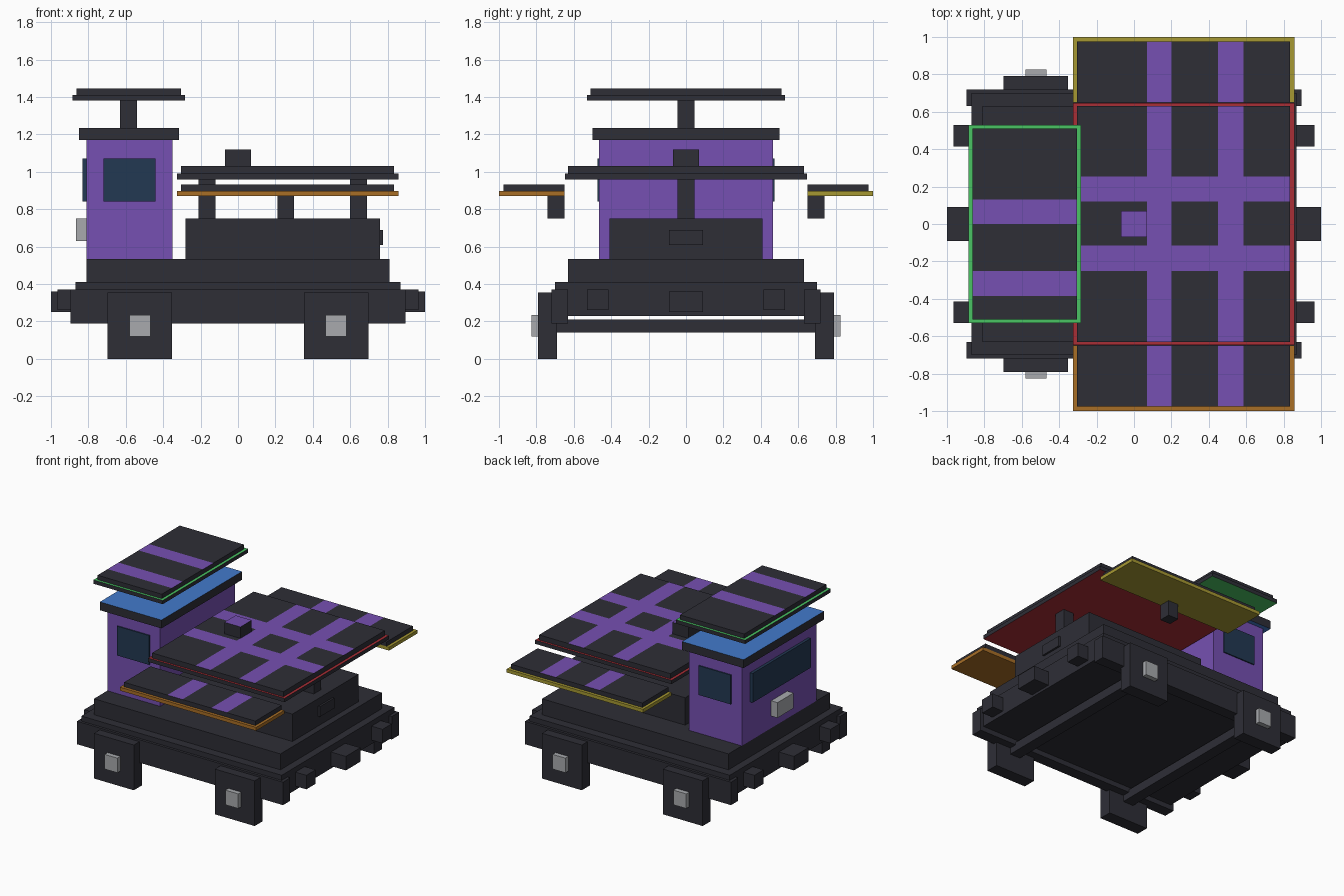
import bpy, bmesh

if "Cube" in bpy.data.objects:
    bpy.data.objects.remove(bpy.data.objects["Cube"])


def srgb(r, g, b):
    lin = lambda c: (c / 255 / 12.92) if c < 11 else ((c / 255 + 0.055) / 1.055) ** 2.4
    return (lin(r), lin(g), lin(b), 1)


def mat(name, *rgb):
    m = bpy.data.materials.new(name)
    m.diffuse_color = srgb(*rgb)
    m.use_nodes = True
    m.node_tree.nodes["Principled BSDF"].inputs["Base Color"].default_value = m.diffuse_color
    return m


DARK = mat("charcoal", 46, 46, 54)
PURPLE = mat("purple", 118, 80, 178)
GLASS = mat("navy glass", 34, 56, 82)
GREY = mat("light grey", 168, 170, 174)
BLUE = mat("blue", 66, 122, 204)
GREEN = mat("green", 74, 196, 100)
RED = mat("red", 168, 46, 54)
ORANGE = mat("orange", 168, 110, 38)
YELLOW = mat("yellow", 166, 152, 50)


def box(name, x, y, z, m=DARK, accent=None, rule=None, xcuts=(), ycuts=()):
    """Box from ranges, cut at given x and y; faces meeting the rule get the accent colour."""
    bm = bmesh.new()
    bmesh.ops.create_cube(bm, size=1)
    for v in bm.verts:
        v.co = [(a + b) / 2 + c * (b - a) for (a, b), c in zip((x, y, z), v.co)]
    for axis, cuts in ((0, xcuts), (1, ycuts)):
        for c in cuts:
            co, no = [0, 0, 0], [0, 0, 0]
            co[axis], no[axis] = c, 1
            bmesh.ops.bisect_plane(bm, geom=bm.verts[:] + bm.edges[:] + bm.faces[:],
                                   plane_co=co, plane_no=no)
    bm.normal_update()
    if rule:
        for f in bm.faces:
            f.material_index = int(rule(f.calc_center_median(), f.normal))
    me = bpy.data.meshes.new(name)
    bm.to_mesh(me)
    bm.free()
    me.materials.append(m)
    if accent:
        me.materials.append(accent)
    ob = bpy.data.objects.new(name, me)
    bpy.context.collection.objects.link(ob)
    return ob


def mirror(r, s):
    return r if s > 0 else (-r[1], -r[0])


def panel(name, x, y, z, rim, inset, xs=(), ys=(), rim_rule=None):
    """Coloured backing tray with a striped dark plate on top."""
    box(name + "_tray", x, y, (z[0], z[1]), DARK, rim,
        rim_rule or (lambda c, n: abs(n.z) > 0.5))
    inside = lambda v, bands: any(a < v < b for a, b in bands)
    box(name + "_plate", (x[0] + 0.022, x[1] - 0.022), inset, (z[1], z[2]), DARK, PURPLE,
        lambda c, n: n.z > 0.5 and (inside(c.x, xs) or inside(c.y, ys)),
        [e for b in xs for e in b], [e for b in ys for e in b])


# Chassis
box("deck", (-0.87, 0.87), (-0.70, 0.70), (0.23, 0.41))
box("body_step", (-0.81, 0.81), (-0.63, 0.63), (0.41, 0.535))
box("hood", (-0.28, 0.76), (-0.41, 0.41), (0.535, 0.75))
box("hood_vent", (0.76, 0.775), (-0.09, 0.09), (0.61, 0.69))

# Side beams, wheels with hubs, axles and buffers
for s in (-1, 1):
    box("side_beam", (-0.895, 0.895), mirror((0.63, 0.72), s), (0.19, 0.37))
    for cx in (-0.525, 0.525):
        box("wheel_block", (cx - 0.173, cx + 0.173), mirror((0.69, 0.79), s), (0, 0.355))
        box("wheel_hub", (cx - 0.056, cx + 0.056), mirror((0.79, 0.827), s), (0.12, 0.235), GREY)
    box("axle", mirror((0.48, 0.57), s), (-0.69, 0.69), (0.14, 0.21))
    box("centre_buffer", mirror((0.87, 1.0), s), (-0.09, 0.09), (0.25, 0.36))
    for t in (-1, 1):
        box("side_buffer", mirror((0.87, 0.965), s), mirror((0.415, 0.53), t), (0.26, 0.37))

# Cab with windows, lamp and roof
box("cab", (-0.81, -0.35), (-0.465, 0.465), (0.535, 1.17), PURPLE)
for s in (-1, 1):
    box("side_window", (-0.72, -0.44), mirror((0.465, 0.474), s), (0.84, 1.07), GLASS)
box("end_window", (-0.832, -0.81), (-0.36, 0.36), (0.84, 1.07), GLASS)
box("lamp", (-0.865, -0.81), (-0.10, 0.10), (0.63, 0.75), GREY)
box("cab_roof", (-0.85, -0.315), (-0.5, 0.5), (1.17, 1.235), DARK, BLUE,
    lambda c, n: abs(n.z) > 0.5)

# Raised panel over the cab
box("cab_panel_post", (-0.63, -0.54), (-0.045, 0.045), (1.235, 1.38))
panel("cab_panel", (-0.885, -0.283), (-0.53, 0.53), (1.38, 1.41, 1.445), GREEN,
      (-0.51, 0.51), ys=((0.0, 0.13), (-0.385, -0.25)))

# Main panel on two posts, with a box on top
bars = ((0.07, 0.2), (0.45, 0.585))
for x in ((-0.21, -0.12), (0.6, 0.69)):
    box("main_panel_post", x, (-0.045, 0.045), (0.75, 0.96))
panel("main_panel", (-0.327, 0.857), (-0.647, 0.647), (0.96, 0.99, 1.03), RED,
      (-0.63, 0.63), xs=bars, ys=((0.12, 0.255), (-0.25, -0.115)))
box("top_box", (-0.07, 0.07), (-0.07, 0.07), (1.03, 1.12), DARK, PURPLE,
    lambda c, n: n.z > 0.5)

# Lower side panels with brackets
for s, side, colour in ((-1, "front", ORANGE), (1, "back", YELLOW)):
    panel(side + "_panel", (-0.327, 0.857), mirror((0.65, 1.0), s), (0.87, 0.897, 0.932),
          colour, mirror((0.65, 0.977), s), xs=bars, rim_rule=lambda c, n: True)
    box(side + "_bracket", (0.21, 0.3), mirror((0.65, 0.74), s), (0.75, 0.87))
